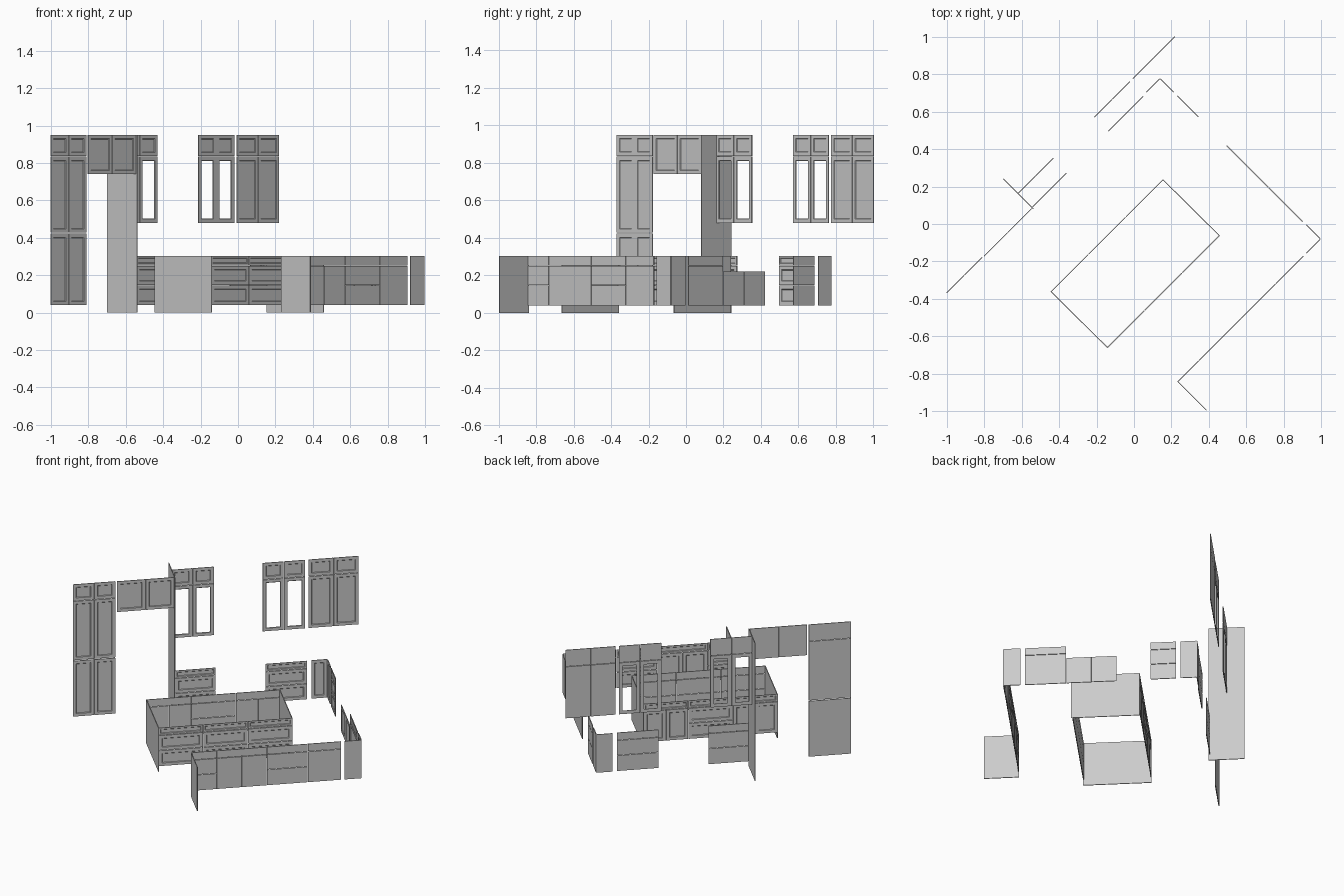
import bpy, bmesh
from mathutils import Vector

if "Cube" in bpy.data.objects:
    bpy.data.objects.remove(bpy.data.objects["Cube"])

T = 0.005      # sheet thickness
GAP = 0.003    # reveal between neighbouring fronts


def panel(bm, p0, p1, z0, z1, style="shaker"):
    """Thin front from p0 to p1; it faces to the right of that direction."""
    a, b = Vector((*p0, 0)), Vector((*p1, 0))
    width = (b - a).length
    d = (b - a).normalized()
    n = Vector((d.y, -d.x, 0))

    def ring(inset, depth):
        u0, u1, w0, w1 = inset, width - inset, z0 + inset, z1 - inset
        return [bm.verts.new(a + d * u - n * depth + Vector((0, 0, w)))
                for u, w in ((u0, w0), (u1, w0), (u1, w1), (u0, w1))]

    f = min(0.02, (z1 - z0) * 0.22, width * 0.22)
    rings = [ring(0, T), ring(0, 0)]
    if style != "plain":
        rings += [ring(f, 0), ring(f + 0.003, 0.003)]
    if style == "glass":
        rings += [ring(f + 0.003, T), rings[0]]
    for r, s in zip(rings, rings[1:]):
        for i in range(4):
            j = (i + 1) % 4
            bm.faces.new((r[i], r[j], s[j], s[i]))
    if style != "glass":
        bm.faces.new(rings[-1])
        bm.faces.new(rings[0][::-1])


def finish(bm, name):
    bmesh.ops.recalc_face_normals(bm, faces=bm.faces)
    me = bpy.data.meshes.new(name)
    bm.to_mesh(me)
    bm.free()
    bpy.context.collection.objects.link(bpy.data.objects.new(name, me))


def cabinet(name, p0, p1, rows):
    """rows: (z0, z1, number of columns, style)"""
    bm = bmesh.new()
    a, b = Vector(p0), Vector(p1)
    g = GAP / 2
    for z0, z1, cols, style in rows:
        e = (b - a).normalized() * g
        for c in range(cols):
            s = a.lerp(b, c / cols) + (e if c else e * 0)
            t = a.lerp(b, (c + 1) / cols) - (e if c < cols - 1 else e * 0)
            panel(bm, s, t, z0, z1, style)
    finish(bm, name)


S = "shaker"
DRAWERS = [(0.04, 0.146, 1, S), (0.149, 0.25, 1, S), (0.253, 0.303, 1, S)]
DOORS = [(0.04, 0.25, 2, S), (0.253, 0.303, 1, S)]
ONE_DOOR = [(0.04, 0.25, 1, S), (0.253, 0.303, 1, S)]
FULL = [(0.04, 0.303, 1, S)]
TOP = (0.837, 0.95, 2, S)
GLASS = [(0.48, 0.834, 2, "glass"), TOP]
UPPER = [(0.48, 0.834, 2, S), TOP]
TALL = [(0.04, 0.423, 2, S), (0.428, 0.834, 2, S), TOP]

# left wall: pantry, fridge bridge, glazed upper, drawer base
cabinet("pantry_doors", (-1.0, -0.37), (-0.81, -0.18), TALL)
cabinet("fridge_bridge_doors", (-0.80, -0.174), (-0.545, 0.081), [(0.74, 0.95, 2, S)])
cabinet("fridge_side_panel", (-0.70, 0.24), (-0.54, 0.08), [(0, 0.95, 1, "plain")])
cabinet("left_glass_doors", (-0.62, 0.16), (-0.43, 0.35), GLASS)
cabinet("left_base_drawers", (-0.54, 0.09), (-0.36, 0.27), DRAWERS)

# back of the left wall: uppers, base, inside corner
cabinet("rear_glass_doors", (-0.21, 0.57), (-0.02, 0.76), GLASS)
cabinet("rear_upper_doors", (-0.005, 0.775), (0.22, 1.0), UPPER)
cabinet("rear_base_drawers", (-0.135, 0.495), (0.05, 0.68), DRAWERS)
cabinet("rear_corner_door_a", (0.068, 0.703), (0.139, 0.774), FULL)
cabinet("rear_corner_door_b", (0.139, 0.774), (0.21, 0.703), FULL)

# sink wall
cabinet("narrow_base_drawers", (0.23, 0.683), (0.342, 0.571), DRAWERS)
cabinet("sink_doors", (0.493, 0.418), (0.715, 0.196), [(0.04, 0.22, 2, S)])
cabinet("sink_side_base", (0.718, 0.193), (0.90, 0.011), ONE_DOOR)
cabinet("side_corner_door_a", (0.92, -0.006), (0.994, -0.08), FULL)
cabinet("side_corner_door_b", (0.994, -0.08), (0.92, -0.154), FULL)

# peninsula run, listed by x along the line y = x - 1.073
run = [(0.905, 0.755, ONE_DOOR), (0.755, 0.57, DRAWERS),
       (0.57, 0.345, DOORS), (0.345, 0.232, DRAWERS)]
for i, (x0, x1, rows) in enumerate(run):
    cabinet(f"peninsula_base_{i + 1}", (x0 - 0.001, x0 - 1.074),
            (x1 + 0.001, x1 - 1.072), rows)
cabinet("peninsula_end_panel", (0.23, -0.842), (0.386, -0.998), [(0, 0.303, 1, "plain")])

# island: three units per long side and two end panels
W, E, N, Q = [Vector(p) for p in ((-0.447, -0.362), (0.46, -0.062), (0.155, 0.24), (-0.142, -0.664))]
for i in range(3):
    cabinet(f"island_front_{i + 1}", Q.lerp(E, i / 3 + 0.002), Q.lerp(E, (i + 1) / 3 - 0.002), DRAWERS)
    cabinet(f"island_back_{i + 1}", N.lerp(W, i / 3 + 0.002), N.lerp(W, (i + 1) / 3 - 0.002),
            DRAWERS if i == 1 else DOORS)
cabinet("island_end_panel_left", W, Q, [(0, 0.303, 1, "plain")])
cabinet("island_end_panel_right", E, N, [(0, 0.303, 1, "plain")])
